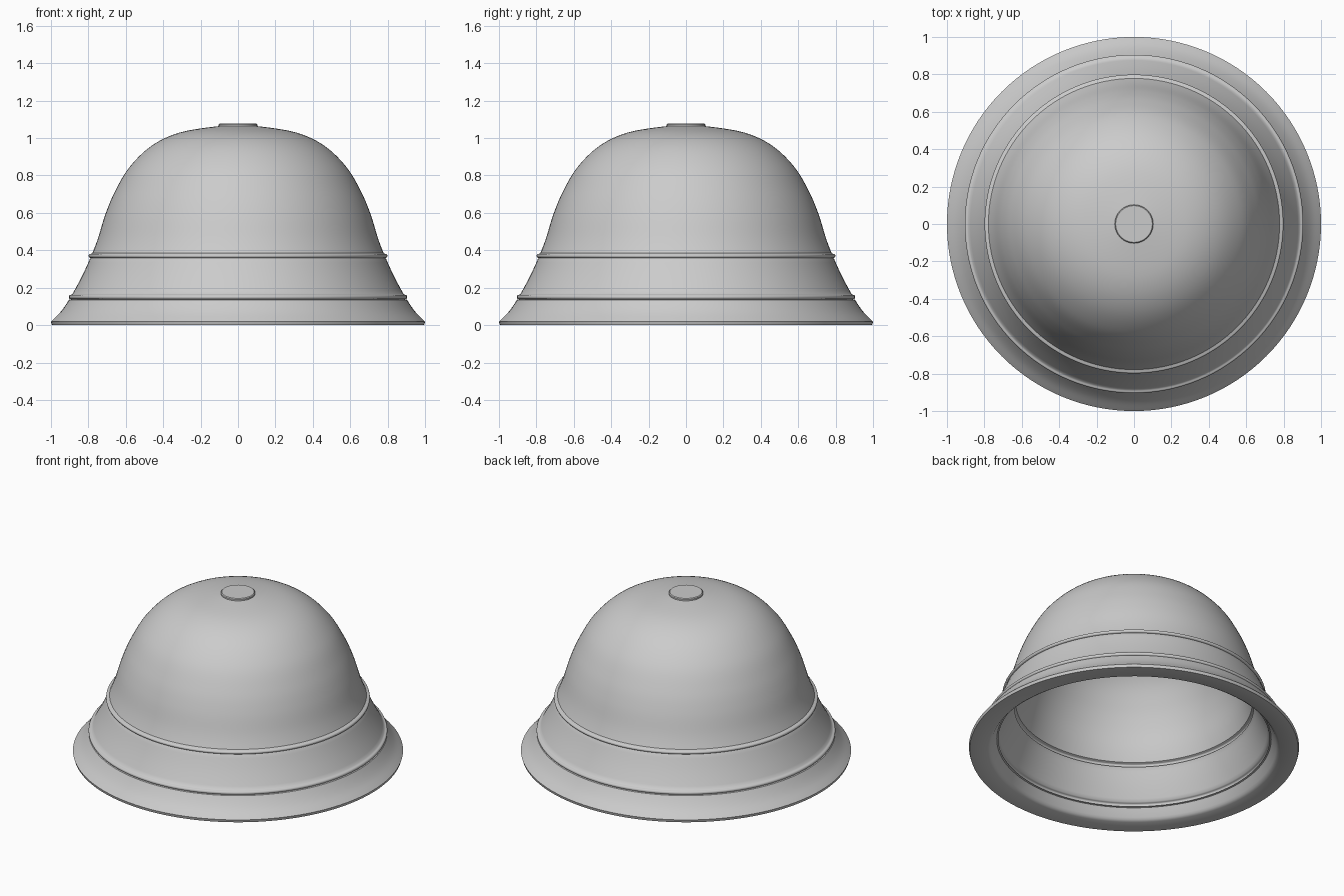
import bpy, bmesh, math
from mathutils import Vector, Matrix

cube = bpy.data.objects.get("Cube")
if cube:
    bpy.data.objects.remove(cube, do_unlink=True)

grey = bpy.data.materials.new("plain grey")
grey.use_nodes = True
colour = (0.6, 0.6, 0.6, 1)
grey.diffuse_color = colour
grey.node_tree.nodes["Principled BSDF"].inputs["Base Color"].default_value = colour


def smooth_path(points, steps=6):
    """Catmull-Rom curve through (radius, height) points."""
    p = [Vector(q) for q in points]
    p = [2 * p[0] - p[1]] + p + [Vector((-p[-2].x, p[-2].y))]
    path = []
    for a, b, c, d in zip(p, p[1:], p[2:], p[3:]):
        for i in range(steps):
            t = i / steps
            path.append(0.5 * (2 * b + (c - a) * t + (2 * a - 5 * b + 4 * c - d) * t**2
                               + (3 * b - a - 3 * c + d) * t**3))
    return path + [p[-2]]


def add_bead(path, radius, height, size):
    """Replace a short stretch of the path with a rounded bead."""
    below = [q for q in path if q.y < height - size]
    above = [q for q in path if q.y > height + size]
    angles = [math.radians(a) for a in range(-90, 91, 20)]
    arc = [Vector((radius + size * math.cos(a), height + size * math.sin(a))) for a in angles]
    return below + arc + above


def lathe(name, profile, segments=128):
    bm = bmesh.new()
    verts = [bm.verts.new((q[0], 0, q[1])) for q in profile]
    edges = [bm.edges.new(pair) for pair in zip(verts, verts[1:])]
    bmesh.ops.spin(bm, geom=verts + edges, cent=(0, 0, 0), axis=(0, 0, 1),
                   angle=math.tau, steps=segments, use_duplicate=False)
    bmesh.ops.remove_doubles(bm, verts=bm.verts, dist=0.0002)
    bmesh.ops.recalc_face_normals(bm, faces=bm.faces)
    mesh = bpy.data.meshes.new(name)
    bm.to_mesh(mesh)
    bm.free()
    obj = bpy.data.objects.new(name, mesh)
    bpy.context.collection.objects.link(obj)
    mesh.materials.append(grey)
    bpy.ops.object.select_all(action='DESELECT')
    obj.select_set(True)
    bpy.context.view_layer.objects.active = obj
    bpy.ops.object.shade_smooth_by_angle(angle=math.radians(35))
    return obj


# Bell wall with two raised beads, repeated as grooves on the inside
outer = smooth_path([(1, 0.018), (0.945, 0.075), (0.895, 0.15), (0.835, 0.26), (0.785, 0.37),
                     (0.75, 0.46), (0.71, 0.59), (0.655, 0.72), (0.575, 0.88), (0.47, 0.97),
                     (0.31, 1.04), (0.1, 1.066), (0, 1.07)])
outer = smooth_path([(1, 0.018), (0.945, 0.075), (0.895, 0.15), (0.835, 0.26), (0.785, 0.37),
                     (0.75, 0.46), (0.71, 0.59), (0.66, 0.71), (0.58, 0.845), (0.46, 0.96),
                     (0.31, 1.03), (0.1, 1.064), (0, 1.067)])
outer = add_bead(outer, 0.893, 0.15, 0.012)
outer = add_bead(outer, 0.788, 0.37, 0.011)
drop = 0.065
inner = [Vector((q.x * 0.92, q.y - drop)) for q in outer if q.y > drop + 0.01]
rim = [Vector((0.885, 0)), Vector((0.995, 0))]
lathe("bell_shell", inner[::-1] + rim + outer)

# Flat round cap on the crown
lathe("crown_cap", [(0, 1.05), (0.103, 1.05), (0.103, 1.073), (0.098, 1.078), (0, 1.078)], 64)
